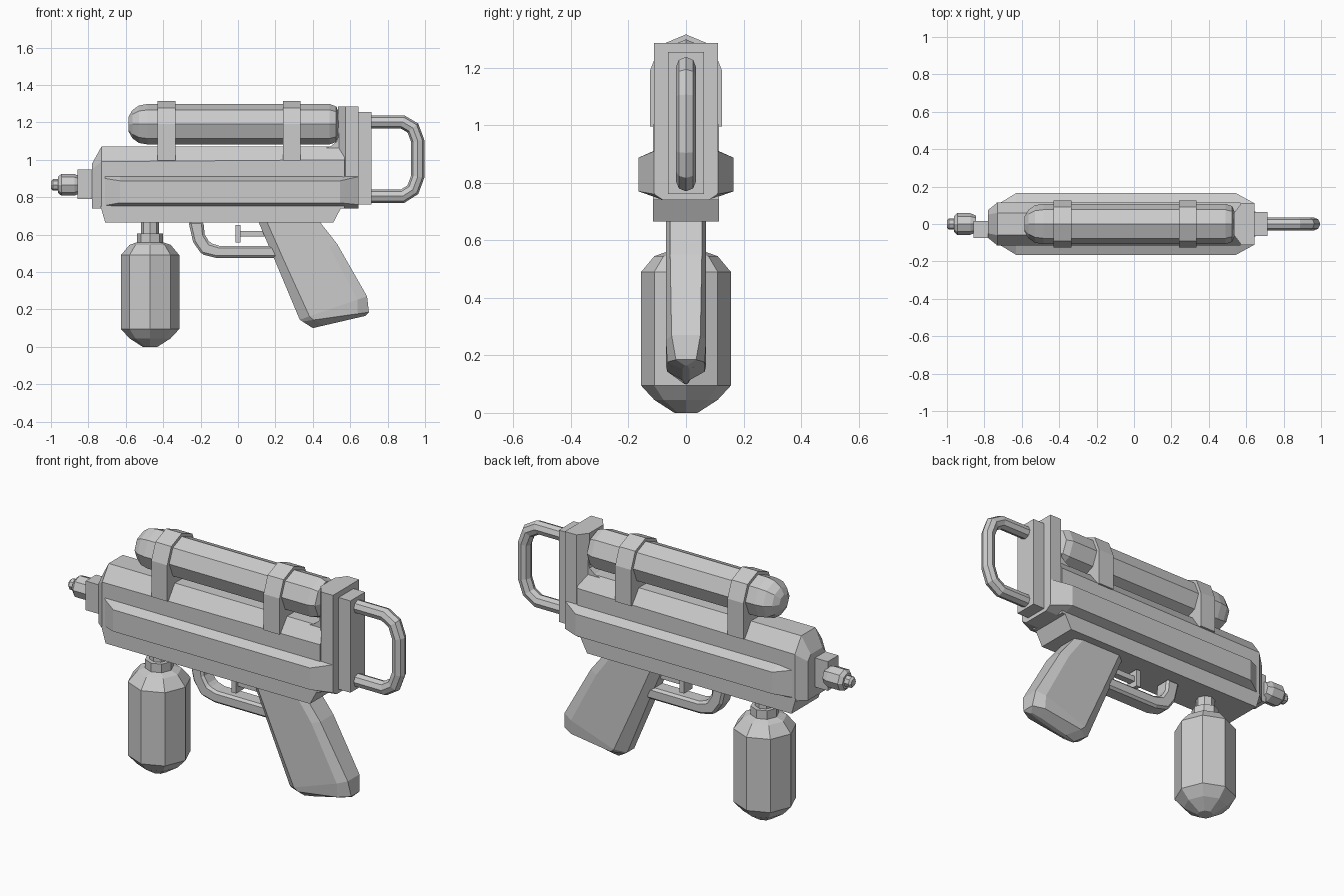
import bpy, bmesh
from math import sin, cos, tau
from mathutils import Vector

cube = bpy.data.objects.get("Cube")
if cube:
    bpy.data.objects.remove(cube, do_unlink=True)

GREY = (0.6, 0.6, 0.6, 1)
grey = bpy.data.materials.new("plain grey plastic")
grey.use_nodes = True
grey.diffuse_color = GREY
grey.node_tree.nodes["Principled BSDF"].inputs["Base Color"].default_value = GREY


def loft(name, rings):
    """Skin matching rings of points and cap both ends."""
    bm = bmesh.new()
    loops = [[bm.verts.new(p) for p in ring] for ring in rings]
    n = len(loops[0])
    for a, b in zip(loops, loops[1:]):
        for i in range(n):
            j = (i + 1) % n
            bm.faces.new((a[i], a[j], b[j], b[i]))
    bm.faces.new(loops[0])
    bm.faces.new(loops[-1])
    bmesh.ops.recalc_face_normals(bm, faces=bm.faces)
    mesh = bpy.data.meshes.new(name)
    bm.to_mesh(mesh)
    bm.free()
    mesh.materials.append(grey)
    obj = bpy.data.objects.new(name, mesh)
    bpy.context.collection.objects.link(obj)
    return obj


def prism(name, profile, y0, y1, bevel=0):
    """Extrude an x-z profile across y."""
    obj = loft(name, [[(x, y, z) for x, z in profile] for y in (y0, y1)])
    if bevel:
        mod = obj.modifiers.new("chamfer", "BEVEL")
        mod.width, mod.segments = bevel, 1
    return obj


def box(name, x0, x1, y0, y1, z0, z1):
    return prism(name, [(x0, z0), (x1, z0), (x1, z1), (x0, z1)], y0, y1)


def lathe_x(name, z, profile, sides=8):
    return loft(name, [[(x, r * sin(tau * i / sides), z + r * cos(tau * i / sides))
                        for i in range(sides)] for x, r in profile])


def lathe_z(name, cx, profile, sides=8):
    return loft(name, [[(cx + r * cos(tau * i / sides), r * sin(tau * i / sides), z)
                        for i in range(sides)] for z, r in profile])


def mirrored(half):
    """Close a half section across the y = 0 plane."""
    return half + [(x, -y, z) for x, y, z in reversed(half)]


# Main casing with chamfered top and front
def casing(x, w, side, top_w, top):
    return mirrored([(x, w, 0.74), (x, w, side), (x, top_w, top)])


loft("main_casing", [casing(-0.78, 0.075, 0.95, 0.05, 0.98),
                     casing(-0.73, 0.115, 0.99, 0.06, 1.07),
                     casing(0.57, 0.115, 1.0, 0.06, 1.07)])


# Wide side ridges, tapered at both ends
def ridge(x, w, low, high):
    return mirrored([(x, 0.08, 0.74), (x, w, low), (x, w, high), (x, 0.08, 0.925)])


loft("side_ridges", [ridge(-0.77, 0.08, 0.745, 0.91), ridge(-0.63, 0.165, 0.77, 0.887),
                     ridge(0.545, 0.165, 0.77, 0.887), ridge(0.645, 0.11, 0.76, 0.91)])

# Underside keel
prism("lower_casing", [(-0.735, 0.75), (-0.71, 0.665), (0.51, 0.665), (0.555, 0.75)],
      -0.115, 0.115)

# Rear post, its fillet and the back plate
loft("rear_post", [mirrored([(0.535, 0.06, z), (0.575, 0.112, z), (0.645, 0.112, z)])
                   for z in (0.765, 1.285)])
prism("post_fillet", [(0.44, 1.05), (0.5, 1.075), (0.53, 1.1), (0.54, 1.15), (0.58, 1.15),
                      (0.58, 1.05)], -0.065, 0.065)
box("back_plate", 0.64, 0.715, -0.063, 0.063, 0.76, 1.255)

# Back handle swept from an eight-sided tube
path = [Vector(p) for p in [(0.7, 1.202), (0.88, 1.202), (0.935, 1.17), (0.961, 1.1),
                            (0.961, 0.91), (0.935, 0.84), (0.88, 0.805), (0.7, 0.805)]]
rings = []
for k, p in enumerate(path):
    before = (p - path[k - 1]).normalized() if k else Vector((1, 0))
    after = (path[k + 1] - p).normalized() if k < len(path) - 1 else before
    t = (before + after).normalized()
    n = Vector((-t.y, t.x)) / t.dot(after)
    rings.append([])
    for i in range(8):
        a = tau * i / 8
        q = p + n * 0.035 * cos(a)
        rings[-1].append((q.x, 0.035 * sin(a), q.y))
loft("back_handle", rings)

# Upper tank and the two straps
lathe_x("upper_tank", 1.19, [(-0.585, 0.04), (-0.565, 0.075), (-0.53, 0.1), (-0.485, 0.108),
                             (0.49, 0.108), (0.525, 0.095), (0.54, 0.06)])
for name, x in (("front_strap", -0.43), ("rear_strap", 0.24)):
    loft(name, [mirrored([(x + d, 0.125, 0.995), (x + d, 0.125, 1.19),
                          (x + d, 0.09, 1.278), (x + d, 0.001, 1.315)])
                for d in (0, 0.095)])

# Nozzle
box("nozzle_block", -0.857, -0.77, -0.075, 0.015, 0.79, 0.947)
lathe_x("nozzle", 0.866, [(-0.963, 0.042), (-0.945, 0.058), (-0.875, 0.058), (-0.845, 0.045)])
lathe_x("nozzle_tip", 0.866, [(-1.0, 0.02), (-0.99, 0.03), (-0.95, 0.03)])

# Hanging bottle
lathe_z("bottle", -0.47, [(0, 0.04), (0.045, 0.11), (0.095, 0.156), (0.49, 0.156),
                          (0.545, 0.11), (0.562, 0.06)])
lathe_z("bottle_cap", -0.47, [(0.555, 0.07), (0.605, 0.07)])
lathe_z("bottle_neck", -0.47, [(0.6, 0.048), (0.67, 0.048)])

# Trigger guard
prism("trigger_guard", [(-0.265, 0.67), (-0.24, 0.56), (-0.195, 0.495), (-0.115, 0.475),
                        (0.22, 0.475), (0.19, 0.54), (-0.1, 0.54), (-0.15, 0.555),
                        (-0.178, 0.6), (-0.185, 0.67)], -0.045, 0.045, 0.012)

# Trigger
box("trigger", -0.013, 0.013, -0.035, 0.035, 0.557, 0.652)
box("trigger_rod", 0.01, 0.16, -0.018, 0.018, 0.59, 0.62)


# Slanted grip with chamfered edges
def grip(front, back, w, fw, bw, inset):
    f, b = Vector(front), Vector(back)
    d = (b - f).normalized() * inset
    pts = [(f, fw), (f + d, w), (b - d, w), (b, bw)]
    return mirrored([(p.x, y, p.y) for p, y in pts])


loft("grip", [grip((0.1, 0.69), (0.42, 0.69), 0.07, 0.035, 0.055, 0.045),
              grip((0.2, 0.455), (0.53, 0.55), 0.07, 0.035, 0.055, 0.045),
              grip((0.33, 0.145), (0.69, 0.27), 0.07, 0.03, 0.05, 0.055),
              grip((0.345, 0.135), (0.7, 0.185), 0.065, 0.03, 0.035, 0.06),
              grip((0.4, 0.1), (0.68, 0.165), 0.012, 0.005, 0.005, 0.06)])
